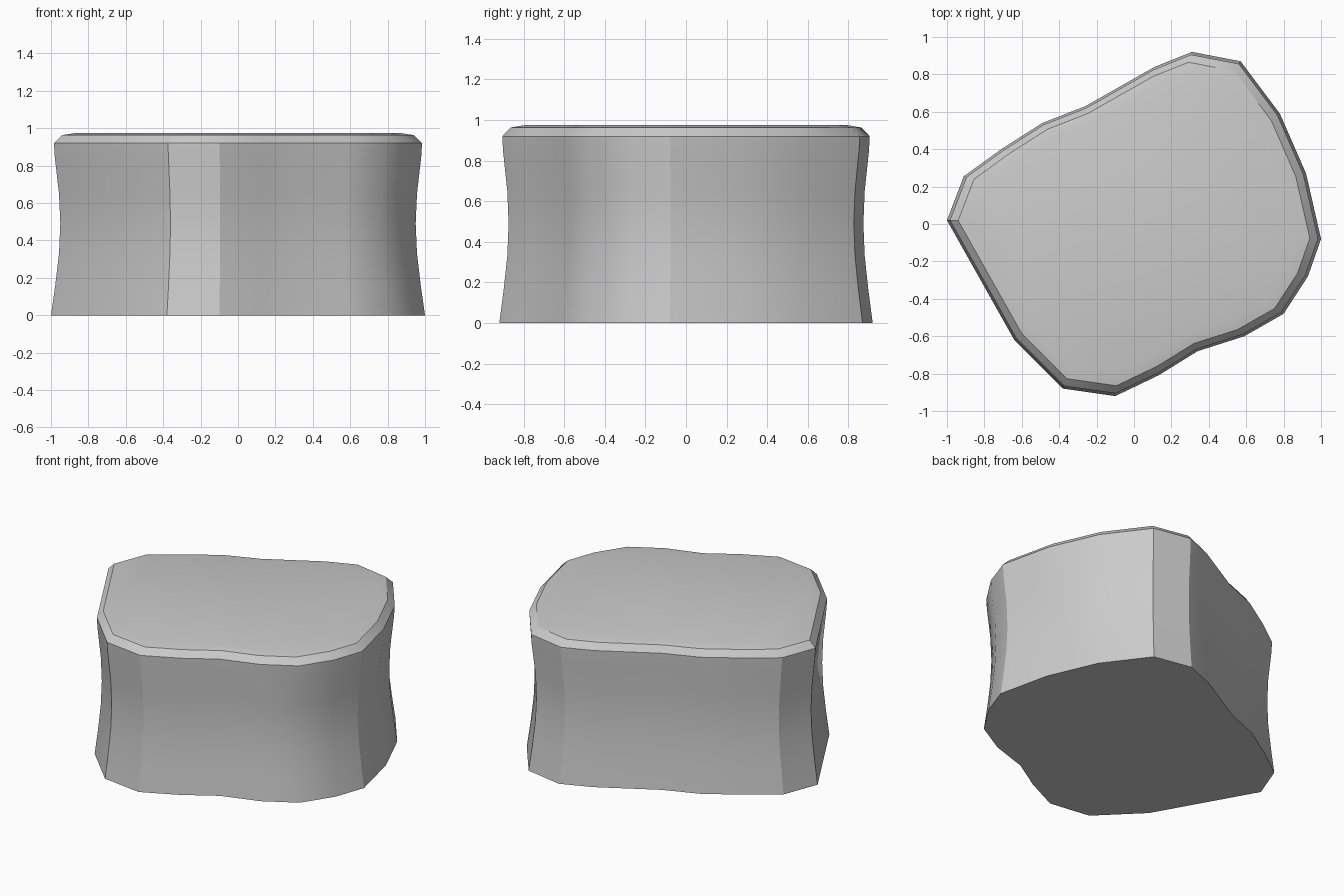
import bpy
import bmesh
import math

if "Cube" in bpy.data.objects:
    bpy.data.objects.remove(bpy.data.objects["Cube"])

# Irregular footprint, counter-clockwise
outline = [(1.0, -0.08), (0.92, 0.27), (0.78, 0.59), (0.57, 0.87), (0.31, 0.92),
           (0.11, 0.84), (-0.26, 0.63), (-0.49, 0.54), (-0.71, 0.40), (-0.91, 0.255),
           (-1.0, 0.02), (-0.64, -0.62), (-0.38, -0.88), (-0.10, -0.92),
           (0.13, -0.81), (0.34, -0.68), (0.59, -0.60), (0.80, -0.48), (0.93, -0.28)]

# Waisted side and bevelled rim: (height, scale of the footprint)
profile = [(0.0, 1.0), (0.16, 0.977), (0.33, 0.957), (0.49, 0.95), (0.65, 0.957),
           (0.85, 0.98), (0.92, 0.984), (0.963, 0.94), (0.975, 0.865)]


def build_stone(name):
    bm = bmesh.new()
    rings = [[bm.verts.new((x * s, y * s, z)) for x, y in outline] for z, s in profile]
    n = len(outline)
    # Side walls
    for low, high in zip(rings, rings[1:]):
        for i in range(n):
            j = (i + 1) % n
            bm.faces.new((low[i], low[j], high[j], high[i]))
    # Flat bottom and top
    bm.faces.new(rings[0][::-1])
    bm.faces.new(rings[-1])
    mesh = bpy.data.meshes.new(name)
    bm.to_mesh(mesh)
    bm.free()
    obj = bpy.data.objects.new(name, mesh)
    bpy.context.collection.objects.link(obj)
    return obj


stone = build_stone("stone_block")
bpy.context.view_layer.objects.active = stone
stone.select_set(True)
bpy.ops.object.shade_smooth_by_angle(angle=math.radians(30))
